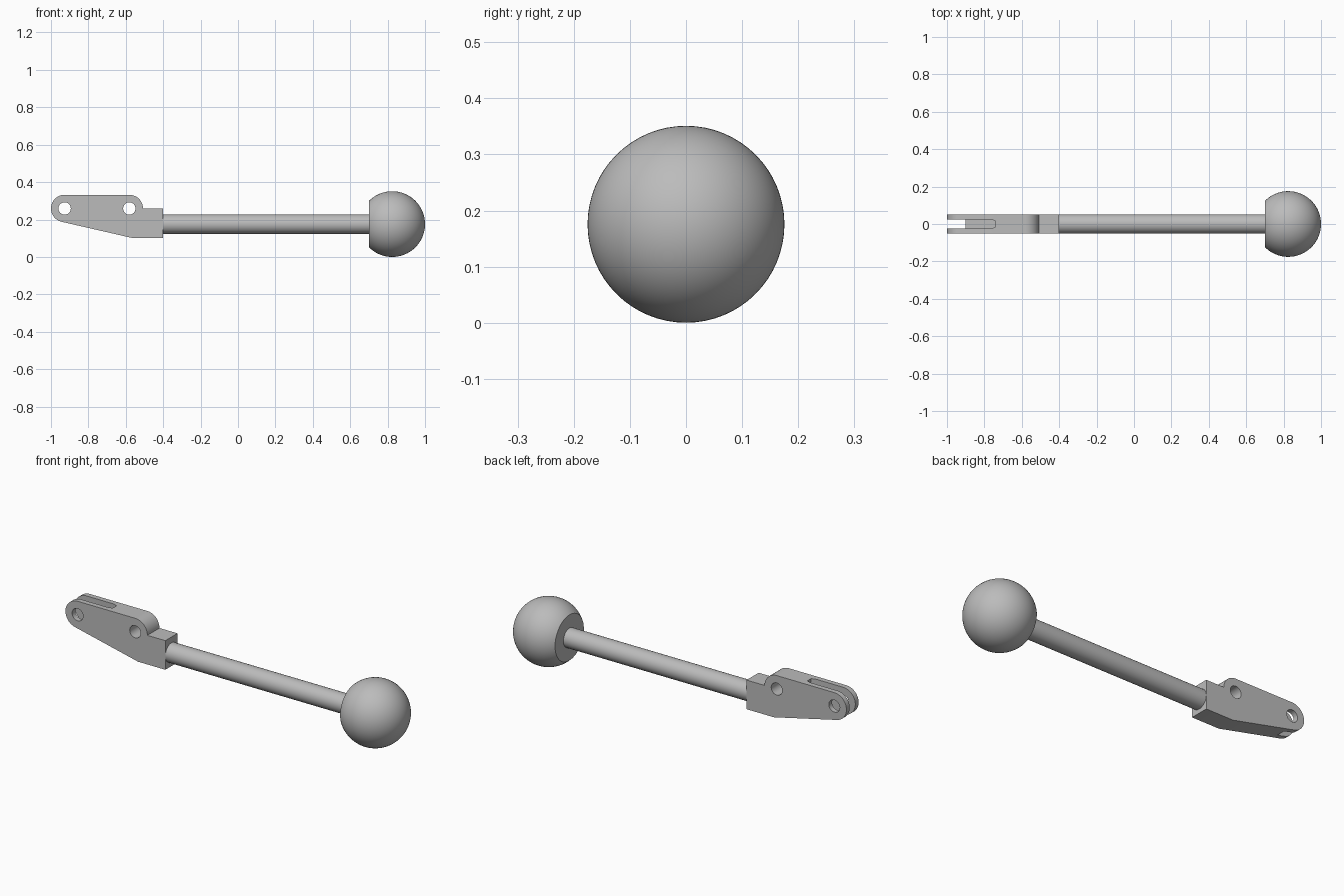
import bpy, bmesh
from math import radians, sin, cos, asin, acos, atan2, hypot, pi
from mathutils import Matrix, Vector

cube = bpy.data.objects.get("Cube")
if cube:
    bpy.data.objects.remove(cube, do_unlink=True)

GREY = (0.5, 0.5, 0.5, 1)
metal = bpy.data.materials.new("grey_metal")
metal.use_nodes = True
metal.diffuse_color = GREY
metal.node_tree.nodes["Principled BSDF"].inputs["Base Color"].default_value = GREY


def make_object(name, bm):
    bmesh.ops.recalc_face_normals(bm, faces=bm.faces)
    mesh = bpy.data.meshes.new(name)
    bm.to_mesh(mesh)
    bm.free()
    mesh.materials.append(metal)
    obj = bpy.data.objects.new(name, mesh)
    bpy.context.collection.objects.link(obj)
    return obj


def select_only(obj):
    bpy.ops.object.select_all(action="DESELECT")
    obj.select_set(True)
    bpy.context.view_layer.objects.active = obj


def smooth(obj):
    select_only(obj)
    bpy.ops.object.shade_smooth_by_angle(angle=radians(30))


def arc(centre, radius, start, end, steps):
    angles = [start + (end - start) * i / steps for i in range(steps + 1)]
    return [(centre[0] + radius * cos(a), centre[1] + radius * sin(a)) for a in angles]


def prism(name, points, to_3d, direction):
    bm = bmesh.new()
    face = bm.faces.new([bm.verts.new(to_3d(*p)) for p in points])
    result = bmesh.ops.extrude_face_region(bm, geom=[face])
    moved = [v for v in result["geom"] if isinstance(v, bmesh.types.BMVert)]
    bmesh.ops.translate(bm, verts=moved, vec=Vector(direction))
    return make_object(name, bm)


def cut(target, cutter):
    cutter.hide_render = True
    mod = target.modifiers.new("cut", "BOOLEAN")
    mod.operation = "DIFFERENCE"
    mod.solver = "EXACT"
    mod.object = cutter
    select_only(target)
    bpy.ops.object.modifier_apply(modifier=mod.name)
    bpy.data.objects.remove(cutter, do_unlink=True)


AXIS_Z = 0.1755      # height of the rod axis
HALF = 0.052         # half width of the fork and radius of the rod
LUG_R = 0.073
PIN_Z = 0.259
tip, pivot = (-0.927, PIN_Z), (-0.581, PIN_Z)
block_end, block_low = -0.40, 0.101
heel = (-0.564, block_low)

# Fork: rounded tip, sloping underside tangent to it, rounded shoulder, square block
dx, dz = tip[0] - heel[0], tip[1] - heel[1]
tangent = atan2(dz, dx) + asin(LUG_R / hypot(dx, dz)) + pi / 2
outline = arc(tip, LUG_R, tangent, pi / 2, 24)
outline += arc(pivot, LUG_R, pi / 2, 0, 16)
outline += [(block_end, PIN_Z), (block_end, block_low), heel]
fork = prism("fork", outline, lambda x, z: (x, -HALF, z), (0, 2 * HALF, 0))

# Pin holes
for centre in (tip, pivot):
    ring = arc(centre, 0.033, 0, 2 * pi, 32)[:-1]
    cut(fork, prism("hole_cutter", ring, lambda x, z: (x, -0.1, z), (0, 0.2, 0)))

# Slot between the two fork cheeks, with small corner bevels at its closed end
w, back = 0.024, -0.74
slot = [(-1.1, -w), (back - 0.02, -w), (back, -w + 0.008),
        (back, w - 0.008), (back - 0.02, w), (-1.1, w)]
cut(fork, prism("slot_cutter", slot, lambda x, y: (x, y, 0.178), (0, 0, 0.3)))
smooth(fork)

# Rod
bm = bmesh.new()
start, stop = block_end - 0.01, 0.72
bmesh.ops.create_cone(
    bm, cap_ends=True, segments=48, radius1=HALF, radius2=HALF, depth=stop - start,
    matrix=Matrix.Translation(((start + stop) / 2, 0, AXIS_Z)) @ Matrix.Rotation(pi / 2, 4, "Y"))
smooth(make_object("rod", bm))

# Ball knob, turned around the rod axis with a flat face towards the rod
BALL_R, BALL_X, FLAT_X = 0.1755, 0.8245, 0.70
profile = arc((BALL_X, 0), BALL_R, 0, acos((FLAT_X - BALL_X) / BALL_R), 32) + [(FLAT_X, 0)]
bm = bmesh.new()
verts = [bm.verts.new((x, 0, AXIS_Z + r)) for x, r in profile]
edges = [bm.edges.new(pair) for pair in zip(verts, verts[1:])]
bmesh.ops.spin(bm, geom=verts + edges, cent=(0, 0, AXIS_Z), axis=(1, 0, 0),
               angle=2 * pi, steps=64, use_duplicate=False)
bmesh.ops.remove_doubles(bm, verts=bm.verts, dist=0.0001)
smooth(make_object("ball_knob", bm))
